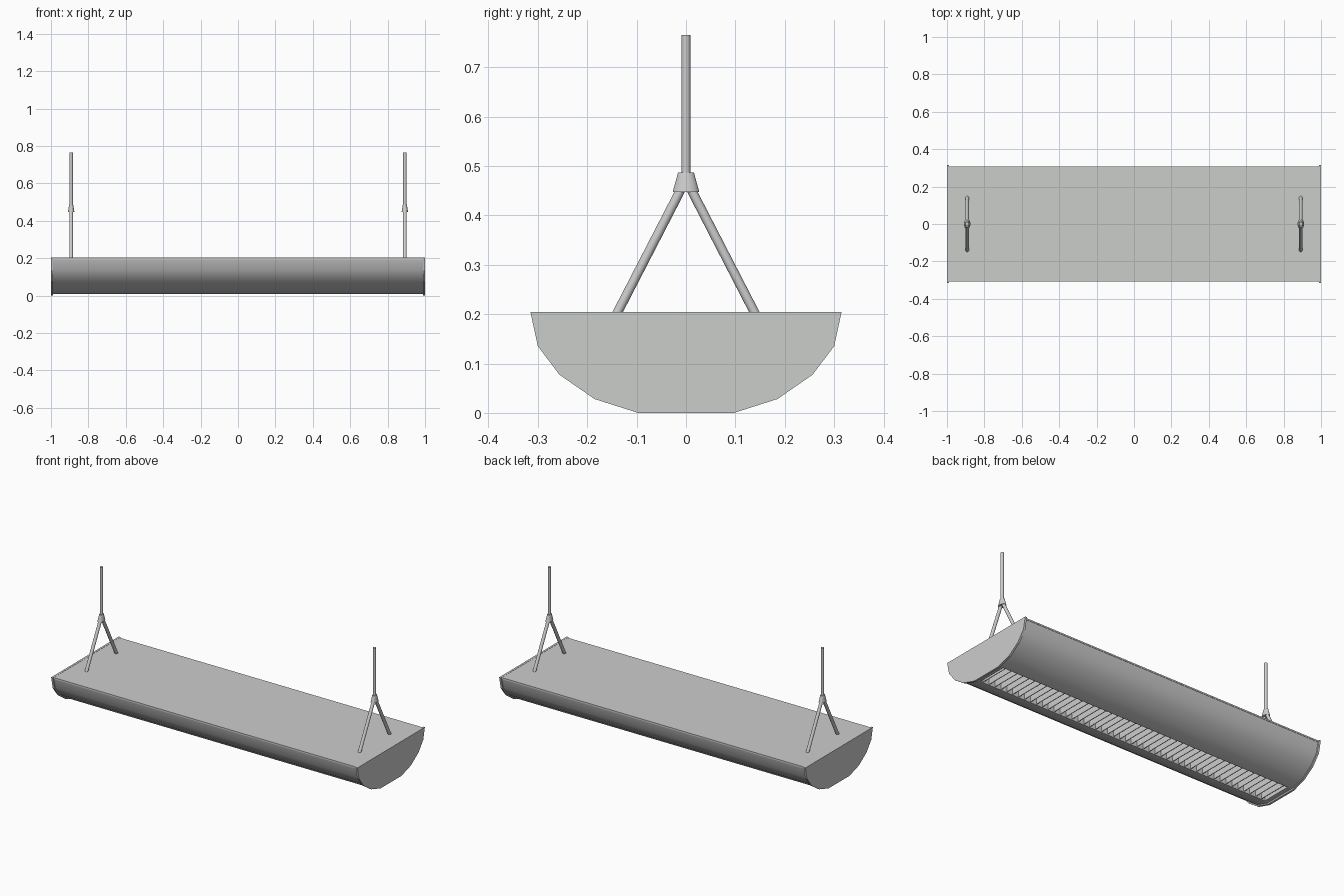
import bpy, bmesh, math
from mathutils import Vector

if "Cube" in bpy.data.objects:
    bpy.data.objects.remove(bpy.data.objects["Cube"])

grey = bpy.data.materials.new("light_grey_metal")
grey.diffuse_color = (0.6, 0.61, 0.6, 1)
grey.use_nodes = True
grey.node_tree.nodes["Principled BSDF"].inputs["Base Color"].default_value = grey.diffuse_color


def finish(name, bm, smooth=None):
    bmesh.ops.recalc_face_normals(bm, faces=bm.faces)
    me = bpy.data.meshes.new(name)
    bm.to_mesh(me)
    bm.free()
    ob = bpy.data.objects.new(name, me)
    bpy.context.collection.objects.link(ob)
    me.materials.append(grey)
    if smooth:
        bpy.ops.object.select_all(action='DESELECT')
        ob.select_set(True)
        bpy.context.view_layer.objects.active = ob
        bpy.ops.object.shade_smooth_by_angle(angle=math.radians(smooth))
    return ob


def prism(name, yz, x0, x1, smooth=None):
    """Solid made by sweeping a closed y/z outline along x."""
    bm = bmesh.new()
    a = [bm.verts.new((x0, y, z)) for y, z in yz]
    f = bm.faces.new(a)
    new = bmesh.ops.extrude_face_region(bm, geom=[f])["geom"]
    bmesh.ops.translate(bm, vec=(x1 - x0, 0, 0),
                        verts=[v for v in new if isinstance(v, bmesh.types.BMVert)])
    return finish(name, bm, smooth)


def box(name, x, y, z):
    return prism(name, [(y[0], z[0]), (y[1], z[0]), (y[1], z[1]), (y[0], z[1])], *x)


def rod(name, p, q, r1, r2, sx=1.0, sides=16):
    """Tapered rod from p to q, optionally flattened in x."""
    p, q = Vector(p), Vector(q)
    bm = bmesh.new()
    bmesh.ops.create_cone(bm, cap_ends=True, segments=sides, radius1=r1,
                          radius2=r2, depth=(q - p).length)
    rot = Vector((0, 0, 1)).rotation_difference(q - p).to_matrix()
    for v in bm.verts:
        v.co.x *= sx
        v.co = rot @ v.co + (p + q) / 2
    return finish(name, bm, 40)


# Half outline of the end caps, and the slightly smaller shell
half = [(0.315, 0.204), (0.30, 0.135), (0.256, 0.077), (0.185, 0.028), (0.097, 0.0)]
outer = [(0.308, 0.202), (0.294, 0.137), (0.251, 0.082), (0.182, 0.034), (0.103, 0.009)]
inner = [(0.092, 0.009), (0.092, 0.055), (0.104, 0.055), (0.104, 0.020),
         (0.178, 0.044), (0.243, 0.090), (0.284, 0.140), (0.297, 0.202)]

# Curved side shells with the lip around the light opening
for s, side in ((-1, "front"), (1, "back")):
    prism(side + "_shell", [(s * y, z) for y, z in outer + inner], -0.99, 0.99, 35)

# Flat top plate
box("top_plate", (-0.99, 0.99), (-0.308, 0.308), (0.194, 0.203))

# Faceted end caps, end lips and hangers
cap = half + [(-y, z) for y, z in reversed(half)]
for s, side in ((-1, "left"), (1, "right")):
    prism(side + "_end_cap", cap, s * 0.988, s * 1.0)
    box(side + "_opening_lip", (s * 0.962, s * 0.989), (-0.093, 0.093), (0.009, 0.055))
    x = s * 0.892
    rod(side + "_hanger_stem", (x, 0, 0.47), (x, 0, 0.765), 0.009, 0.009)
    rod(side + "_hanger_joint", (x, 0, 0.447), (x, 0, 0.487), 0.027, 0.016, 0.65)
    for t, end in ((-1, "front"), (1, "back")):
        rod(f"{side}_{end}_hanger_leg", (x, t * 0.141, 0.199),
            (x, t * 0.009, 0.455), 0.0095, 0.0095)

# Row of thin louvre blades across the opening
blades = 48
for i in range(blades):
    x = -0.962 + 1.924 * (i + 0.5) / blades
    box("louvre_blade", (x - 0.002, x + 0.002), (-0.093, 0.093), (0.014, 0.052))
